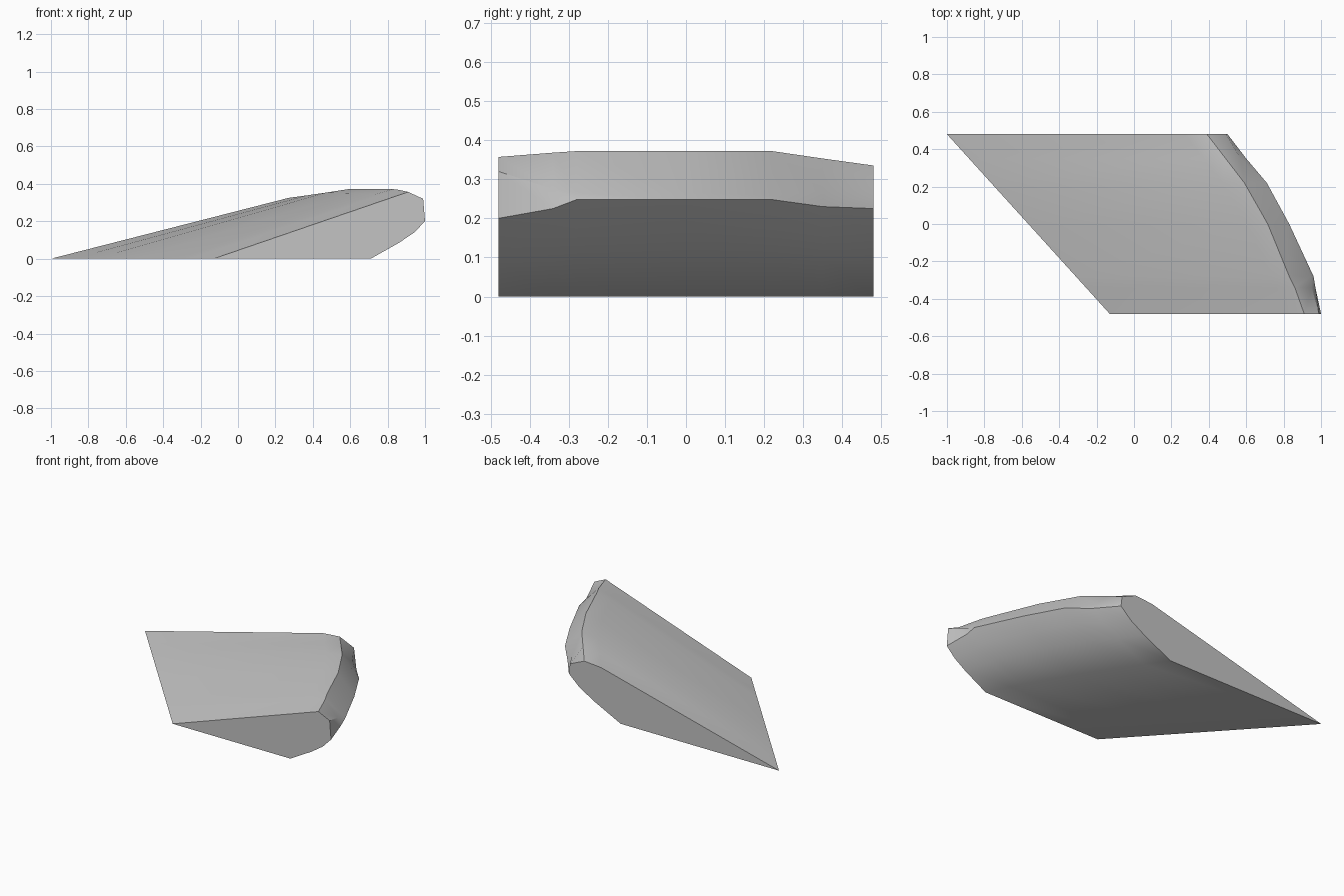
import bpy, bmesh, math

cube = bpy.data.objects.get("Cube")
if cube:
    bpy.data.objects.remove(cube, do_unlink=True)

# single plain grey
grey = bpy.data.materials.new("plain grey")
grey.use_nodes = True
colour = (0.55, 0.55, 0.55, 1)
grey.diffuse_color = colour
grey.node_tree.nodes["Principled BSDF"].inputs["Base Color"].default_value = colour

HALF_DEPTH = 0.48

# stations from front to back: y, crest (x, z), shoulder (x, z), rim (x, z), foot x
STATIONS = [
    (-HALF_DEPTH, (.91, .357), (.99, .32), (1, .2), .71),
    (-.34, (.86, .368), (.95, .275), (.97, .225), .64),
    (-.28, (.83, .372), (.945, .265), (.96, .248), .61),
    (0, (.715, .372), (.815, .265), (.83, .248), .45),
    (.22, (.59, .372), (.7, .258), (.71, .248), .31),
    (.35, (.49, .353), (.57, .27), (.6, .23), .22),
    (HALF_DEPTH, (.39, .335), (.492, .29), (.5, .225), .13),
]


def section(y, crest, shoulder, rim, foot):
    """Closed outline of the wedge at depth y, from thin edge over the crest to the foot."""
    thin_x = -.565 - .906 * y
    swell = .019 * (y + HALF_DEPTH) / (2 * HALF_DEPTH)
    lip = (thin_x + (crest[0] - thin_x) * .914, crest[1] * .914 + swell)

    def under(across, down):
        return (rim[0] + (foot - rim[0]) * across, rim[1] * (1 - down))

    outline = [(thin_x, 0), lip, crest, shoulder, rim,
               under(.2, .3), under(.48, .575), (foot, 0)]
    return [(x, y, z) for x, z in outline]


# loft the wedge through its sections and cap both ends
bm = bmesh.new()
rings = [[bm.verts.new(p) for p in section(*s)] for s in STATIONS]
for a, b in zip(rings, rings[1:]):
    for i in range(len(a)):
        j = (i + 1) % len(a)
        bm.faces.new((a[i], a[j], b[j], b[i]))
bm.faces.new(rings[0])
bm.faces.new(rings[-1])
bmesh.ops.recalc_face_normals(bm, faces=bm.faces)

mesh = bpy.data.meshes.new("wedge_body")
bm.to_mesh(mesh)
bm.free()
mesh.materials.append(grey)
body = bpy.data.objects.new("wedge_body", mesh)
bpy.context.collection.objects.link(body)

# smooth bulge, crisp crest and ends
bpy.ops.object.select_all(action="DESELECT")
body.select_set(True)
bpy.context.view_layer.objects.active = body
bpy.ops.object.shade_smooth_by_angle(angle=math.radians(34))
